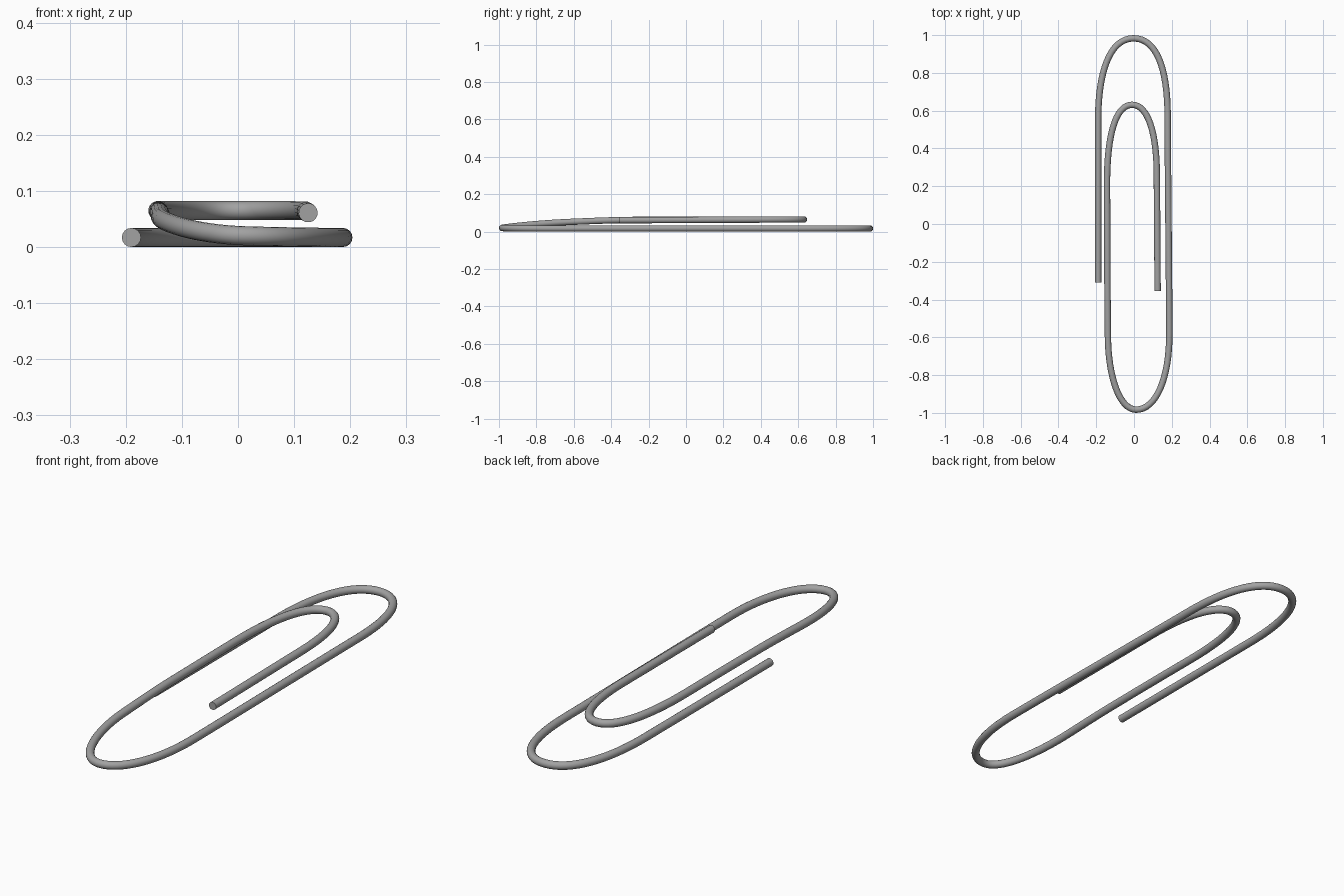
import bpy
from mathutils import Vector

R = 0.017  # wire radius

# Wire centreline: (point, incoming handle, outgoing handle)
PATH = [
    ((-0.190, -0.31, 0.017), (-0.190, -0.40, 0.017), (-0.190, 0.00, 0.017)),
    ((-0.190, 0.55, 0.017), (-0.190, 0.30, 0.017), (-0.190, 0.80, 0.017)),
    ((-0.002, 0.983, 0.017), (-0.130, 0.983, 0.017), (0.120, 0.983, 0.017)),
    ((0.178, 0.58, 0.017), (0.177, 0.82, 0.017), (0.179, 0.30, 0.017)),
    ((0.187, -0.58, 0.017), (0.186, -0.30, 0.017), (0.188, -0.82, 0.017)),
    ((0.012, -0.983, 0.020), (0.115, -0.983, 0.017), (-0.080, -0.983, 0.023)),
    ((-0.138, -0.60, 0.053), (-0.136, -0.80, 0.045), (-0.139, -0.50, 0.057)),
    ((-0.141, -0.28, 0.063), (-0.140, -0.40, 0.062), (-0.141, -0.15, 0.064)),
    ((-0.143, 0.20, 0.065), (-0.142, 0.05, 0.065), (-0.144, 0.48, 0.065)),
    ((-0.010, 0.631, 0.065), (-0.095, 0.631, 0.065), (0.075, 0.631, 0.065)),
    ((0.121, 0.26, 0.064), (0.120, 0.48, 0.065), (0.122, 0.05, 0.063)),
    ((0.125, -0.355, 0.061), (0.124, -0.15, 0.062), (0.126, -0.45, 0.061)),
]

steel = bpy.data.materials.new("steel grey")
steel.diffuse_color = (0.36, 0.36, 0.36, 1)

# Bent wire, swept along a bezier path
curve = bpy.data.curves.new("bent_wire", 'CURVE')
curve.dimensions = '3D'
curve.bevel_depth = R
curve.bevel_resolution = 6
curve.resolution_u = 16
curve.use_fill_caps = True
spline = curve.splines.new('BEZIER')
spline.bezier_points.add(len(PATH) - 1)
for bp, (co, left, right) in zip(spline.bezier_points, PATH):
    bp.handle_left_type = bp.handle_right_type = 'FREE'
    bp.co, bp.handle_left, bp.handle_right = Vector(co), Vector(left), Vector(right)
curve.materials.append(steel)

wire = bpy.data.objects.new("bent_wire", curve)
bpy.context.collection.objects.link(wire)
bpy.context.view_layer.objects.active = wire
wire.select_set(True)

# Mesh with round sides and crisp cut ends
bpy.ops.object.convert(target='MESH')
bpy.ops.object.shade_smooth_by_angle()
